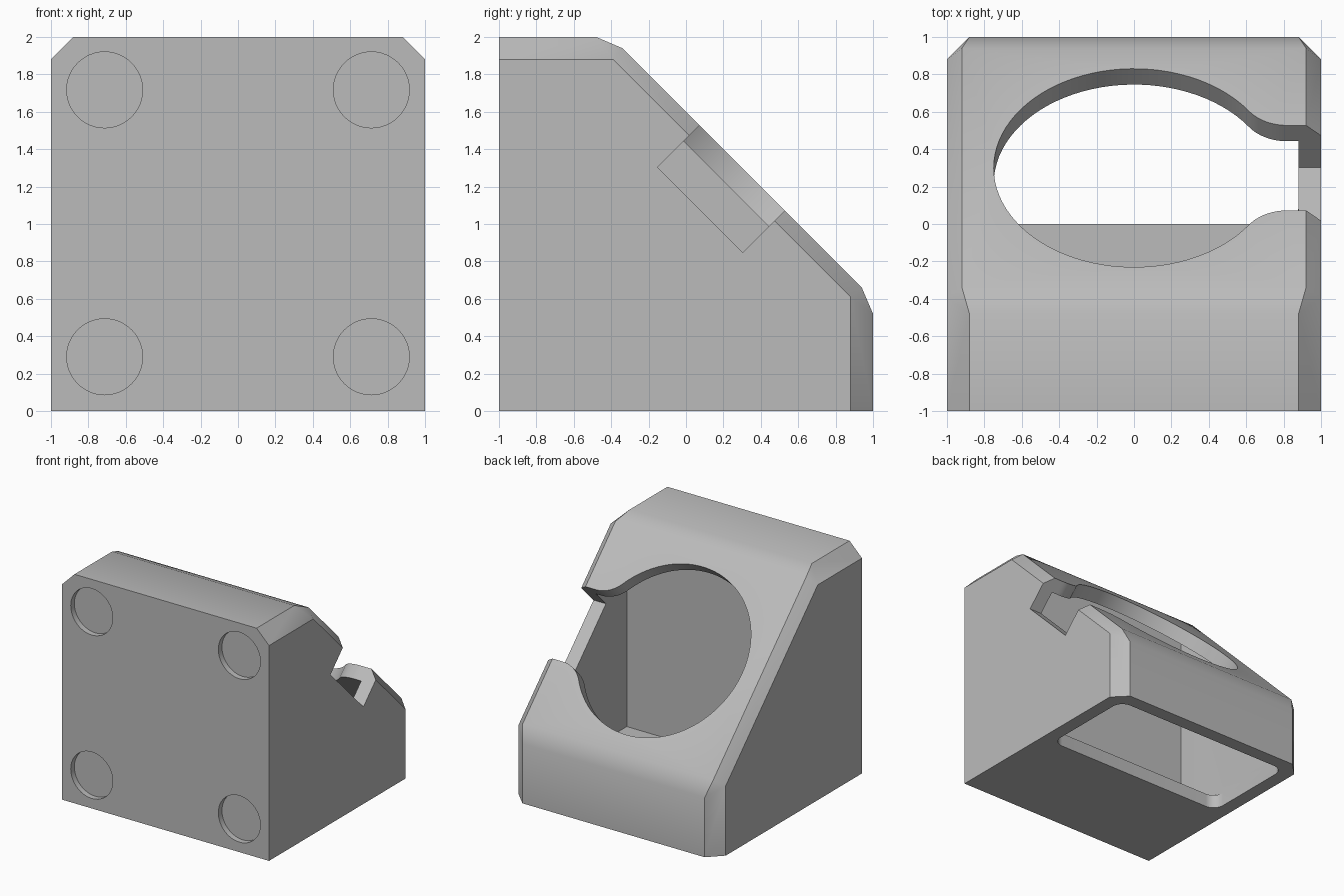
import bpy, bmesh, math
from mathutils import Matrix, Vector

cube = bpy.data.objects.get("Cube")
if cube:
    bpy.data.objects.remove(cube, do_unlink=True)

grey = bpy.data.materials.new("plain grey")
grey.use_nodes = True
COLOUR = (0.5, 0.5, 0.5, 1)
grey.diffuse_color = COLOUR
grey.node_tree.nodes["Principled BSDF"].inputs["Base Color"].default_value = COLOUR


def make_object(name, bm):
    bmesh.ops.recalc_face_normals(bm, faces=bm.faces)
    mesh = bpy.data.meshes.new(name)
    bm.to_mesh(mesh)
    bm.free()
    mesh.materials.append(grey)
    obj = bpy.data.objects.new(name, mesh)
    bpy.context.collection.objects.link(obj)
    return obj


def prism(name, outline, low, high, frame=Matrix.Identity(4)):
    """Extrude a 2D outline along local z from low to high, placed by frame."""
    bm = bmesh.new()
    face = bm.faces.new([bm.verts.new((a, b, low)) for a, b in outline])
    ext = bmesh.ops.extrude_face_region(bm, geom=[face])
    top = [v for v in ext["geom"] if isinstance(v, bmesh.types.BMVert)]
    bmesh.ops.translate(bm, verts=top, vec=(0, 0, high - low))
    bm.transform(frame)
    return make_object(name, bm)


def arc(cx, cy, r, start, end, steps):
    return [(cx + r * math.cos(start + (end - start) * i / steps),
             cy + r * math.sin(start + (end - start) * i / steps))
            for i in range(steps + 1)]


def axes(origin, a, b, c):
    m = Matrix((a, b, c)).transposed().to_4x4()
    m.translation = Vector(origin)
    return m


# Wedge body: convex block with chamfered sides (half width, y, z)
section = [(1, -1, 0), (1, 0.88, 0), (1, 0.88, 0.61), (1, -0.39, 1.88), (1, -1, 1.88),
           (0.88, 1, 0), (0.88, 1, 0.52), (0.92, 0.94, 0.66),
           (0.92, -0.34, 1.94), (0.88, -0.48, 2), (0.88, -1, 2)]
bm = bmesh.new()
for x, y, z in section:
    for side in (-1, 1):
        bm.verts.new((side * x, y, z))
bmesh.ops.convex_hull(bm, input=bm.verts)
bmesh.ops.dissolve_limit(bm, angle_limit=math.radians(1), verts=bm.verts, edges=bm.edges)
body = make_object("wedge_body", bm)

WALL = 0.12
INNER = 1 - WALL
cutters = []

# Inner cavity, following the slope
side_frame = axes((0, 0, 0), (0, 1, 0), (0, 0, 1), (1, 0, 0))
slope_sum = 1.6 - WALL * math.sqrt(2)
cavity = [(-0.44, WALL), (INNER, WALL), (INNER, slope_sum - INNER), (-0.44, slope_sum + 0.44)]
cutters.append(prism("cavity_cutter", cavity, -INNER, INNER, side_frame))

# Rounded opening in the floor
R = 0.1
opening = []
for i, (cx, cy) in enumerate([(INNER - R, INNER - R), (R - INNER, INNER - R),
                              (R - INNER, R), (INNER - R, R)]):
    opening += arc(cx, cy, R, i * math.pi / 2, (i + 1) * math.pi / 2, 8)
cutters.append(prism("floor_opening_cutter", opening, -0.1, 0.2))

# Keyhole through the sloped plate: circle flaring into a side slot
h = math.sqrt(0.5)
slope_frame = axes((0, 0.3, 1.3), (1, 0, 0), (0, h, -h), (0, h, h))
radius, half, fillet = 0.75, 0.3215, 0.25
fx = math.sqrt((radius + fillet) ** 2 - (half + fillet) ** 2)
theta = math.atan2(half + fillet, fx)
circle = arc(0, 0, radius, theta, 2 * math.pi - theta, 72)
flare = arc(fx, -half - fillet, fillet, math.pi - theta, math.pi / 2, 12)[1:]
keyhole = circle + flare + [(1.3, -half), (1.3, half)]
keyhole += [(x, -y) for x, y in reversed(flare)]
cutters.append(prism("keyhole_cutter", keyhole, -0.18, 0.3, slope_frame))

# Deep slot through the side wall
slot = [(0.84, -half), (1.3, -half), (1.3, half), (0.84, half)]
cutters.append(prism("side_slot_cutter", slot, -0.318, 0.3, slope_frame))

# Four shallow round recesses in the front
for x in (-0.713, 0.713):
    for z in (0.29, 1.717):
        frame = axes((x, -1, z), (1, 0, 0), (0, 0, 1), (0, -1, 0))
        disc = arc(0, 0, 0.203, 0, 2 * math.pi, 48)[:-1]
        cutters.append(prism("recess_cutter", disc, -0.05, 0.1, frame))

# Cut the body
bpy.ops.object.select_all(action='DESELECT')
body.select_set(True)
bpy.context.view_layer.objects.active = body
for cutter in cutters:
    cutter.hide_render = True
    mod = body.modifiers.new(cutter.name, 'BOOLEAN')
    mod.operation = 'DIFFERENCE'
    mod.solver = 'EXACT'
    mod.object = cutter
    bpy.ops.object.modifier_apply(modifier=mod.name)
    bpy.data.objects.remove(cutter, do_unlink=True)

bpy.ops.object.shade_smooth_by_angle(angle=math.radians(30))
